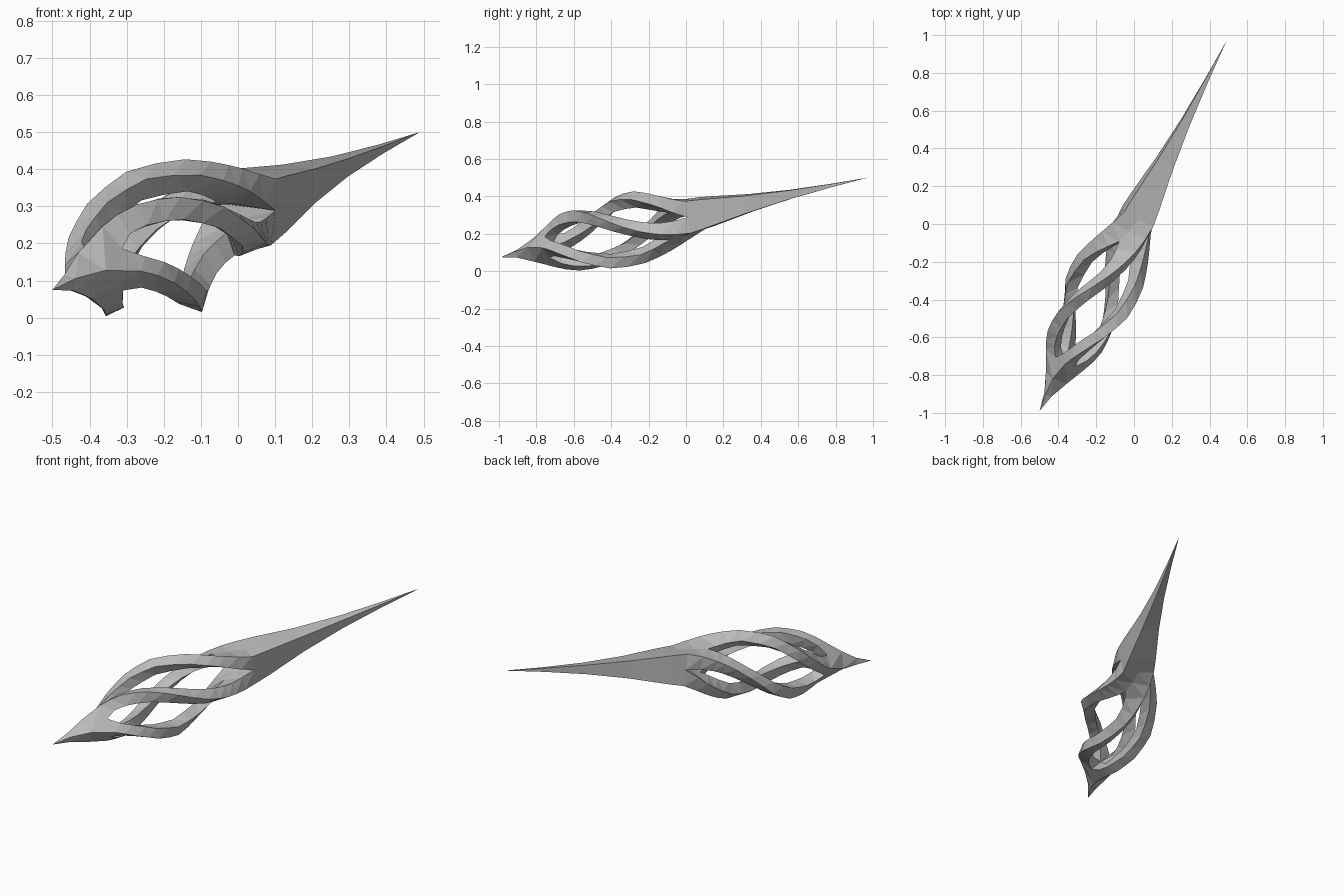
import bpy, bmesh, math
from mathutils import Vector

cube = bpy.data.objects.get("Cube")
if cube:
    bpy.data.objects.remove(cube, do_unlink=True)

grey = bpy.data.materials.new("plain grey")
grey.use_nodes = True
grey.diffuse_color = (0.5, 0.5, 0.5, 1)
bsdf = next(n for n in grey.node_tree.nodes if n.type == 'BSDF_PRINCIPLED')
bsdf.inputs["Base Color"].default_value = (0.5, 0.5, 0.5, 1)

# Straight axis of the twisted body, with its sideways and upward directions
START, END = Vector((-0.5, -0.99, 0.075)), Vector((0.49, 0.97, 0.5))
LENGTH = (END - START).length
AXIS = (END - START).normalized()
SIDE = AXIS.cross(Vector((0, 0, 1))).normalized()
UP = SIDE.cross(AXIS)

# (distance along the axis, corner radius of the square section)
RADIUS = [(0, 0.0), (0.1, 0.025), (0.2, 0.065), (0.31, 0.115), (0.4, 0.16),
          (0.54, 0.2), (0.68, 0.215), (0.845, 0.195), (1.0, 0.16), (1.15, 0.128),
          (1.27, 0.11), (1.5, 0.068), (1.75, 0.035), (2.0, 0.014), (LENGTH, 0.0)]
# Where the windows start, and where each alternate pair of windows closes
OPEN, CLOSE = 0.31, (1.18, 1.03)
BAR = 0.062


def lookup(table, s):
    for (s0, v0), (s1, v1) in zip(table, table[1:]):
        if s <= s1:
            return v0 + (v1 - v0) * (s - s0) / (s1 - s0)
    return table[-1][1]


def corner(s, k):
    """Corner k of the twisted square, as an offset from the axis."""
    a = math.radians(160 * (min(s, 1.17) - 0.845) + 90 * k)
    return lookup(RADIUS, s) * (math.sin(a) * SIDE + math.cos(a) * UP)


def bar_fraction(s, close):
    """Bar width as a fraction of the section's half side; 1 closes the window."""
    if s <= OPEN or s >= close:
        return 1.0
    half = lookup(RADIUS, s) / math.sqrt(2)
    f = min(1.0, BAR / half)
    ramp = max(0.0, (s - (close - 0.2)) / 0.2)
    return f + (1 - f) * ramp ** 2


def body_ring(s):
    return [START + AXIS * s + corner(s, k) for k in range(4)]


def bar_ring(s, k):
    """Square bar tucked into corner k of the section."""
    c, nxt, prv = corner(s, k), corner(s, k + 1), corner(s, k - 1)
    a = (nxt - c) / 2 * bar_fraction(s, CLOSE[k % 2])
    b = (prv - c) / 2 * bar_fraction(s, CLOSE[(k + 1) % 2])
    base = START + AXIS * s + c
    return [base, base + a, base + a + b, base + b]


def loft(name, rings, triangles):
    bm = bmesh.new()
    rows = [[bm.verts.new(p) for p in ring] for ring in rings]
    for lo, hi in zip(rows, rows[1:]):
        for i in range(4):
            j = (i + 1) % 4
            bm.faces.new((lo[i], lo[j], hi[j], hi[i]))
    bm.faces.new(rows[0])
    bm.faces.new(rows[-1])
    bmesh.ops.remove_doubles(bm, verts=bm.verts, dist=0.0005)
    if triangles:
        bmesh.ops.triangulate(bm, faces=bm.faces)
    bmesh.ops.recalc_face_normals(bm, faces=bm.faces)
    mesh = bpy.data.meshes.new(name)
    bm.to_mesh(mesh)
    bm.free()
    mesh.materials.append(grey)
    obj = bpy.data.objects.new(name, mesh)
    bpy.context.collection.objects.link(obj)


# Solid pointed nose
loft("nose_point", [body_ring(s) for s in (0, 0.1, 0.2, OPEN)], True)

# Four twisted bars around the open cage
steps = [OPEN, 0.36, 0.42, 0.48, 0.54, 0.61, 0.68, 0.76, 0.845,
         0.92, 0.98, 1.03, 1.1, CLOSE[0]]
for k in range(4):
    loft(f"cage_bar_{k + 1}", [bar_ring(s, k) for s in steps], True)

# Long straight tail spike
loft("tail_spike", [body_ring(s) for s in
     (CLOSE[0], 1.27, 1.38, 1.5, 1.62, 1.75, 1.88, 2.0, 2.12, LENGTH)], False)
